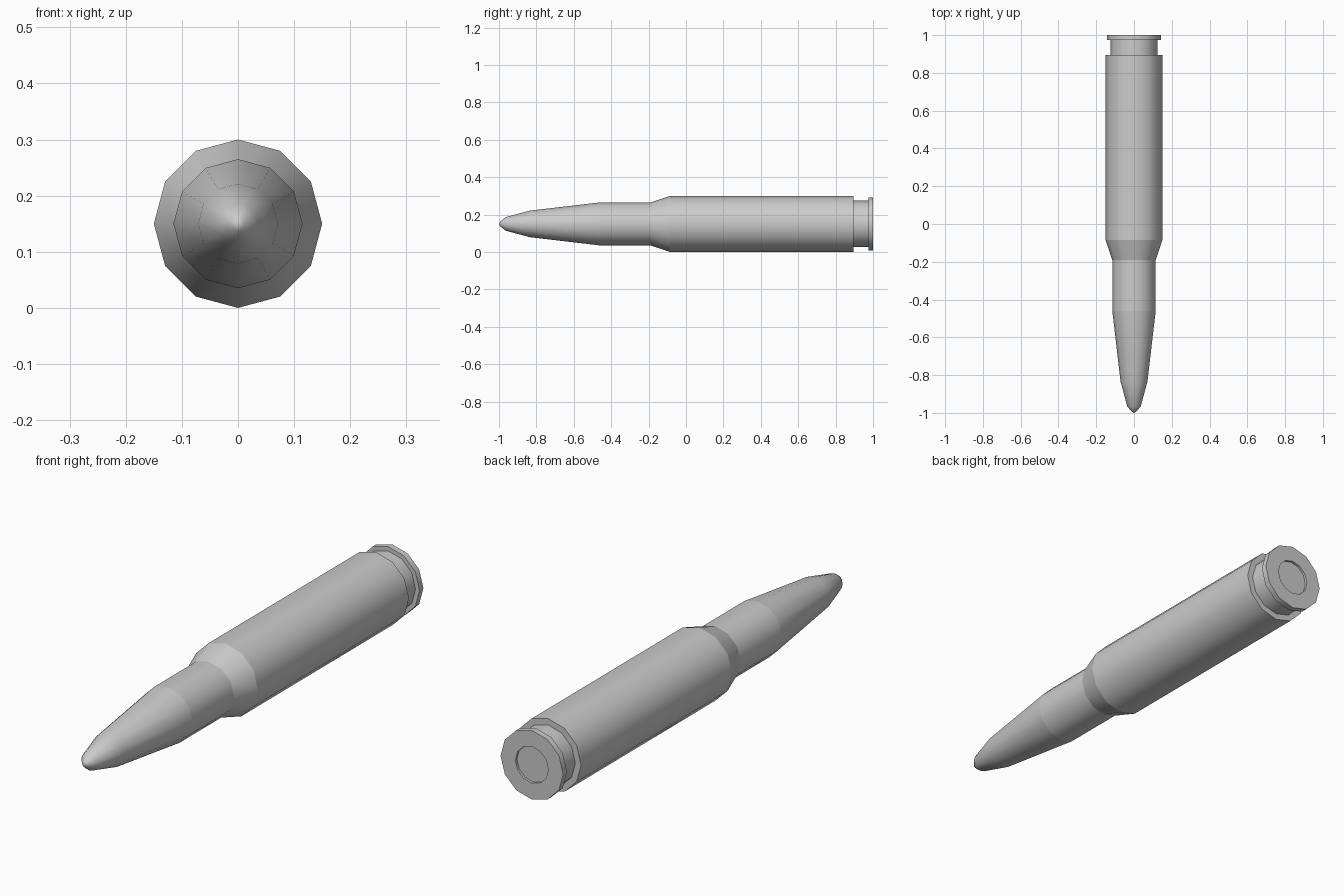
import bpy, bmesh, math

if "Cube" in bpy.data.objects:
    bpy.data.objects.remove(bpy.data.objects["Cube"])

SIDES = 12
AXIS_Z = 0.15


def lathe(name, profile, sharp_rings=()):
    """Turn (y, radius) points around the long axis; radius 0 closes to a point."""
    bm = bmesh.new()
    rings = []
    for y, r in profile:
        if r == 0:
            rings.append([bm.verts.new((0, y, AXIS_Z))] * SIDES)
        else:
            rings.append([bm.verts.new((r * math.sin(math.tau * i / SIDES), y,
                                        AXIS_Z + r * math.cos(math.tau * i / SIDES)))
                          for i in range(SIDES)])
    for a, b in zip(rings, rings[1:]):
        for i in range(SIDES):
            j = (i + 1) % SIDES
            corners = list(dict.fromkeys((a[i], a[j], b[j], b[i])))
            bm.faces.new(corners).smooth = True
    # Crisp creases at the machined steps
    for k in sharp_rings:
        for i in range(SIDES):
            edge = bm.edges.get((rings[k][i], rings[k][(i + 1) % SIDES]))
            if edge:
                edge.smooth = False
    # Profiles run front to back: make faces point away from the axis
    for f in bm.faces:
        f.normal_update()
    bm.normal_update()
    side = bm.faces[:][SIDES // 2]
    c = side.calc_center_median()
    if len(profile) > 2 and side.normal.x * c.x + side.normal.z * (c.z - AXIS_Z) < 0:
        bmesh.ops.reverse_faces(bm, faces=bm.faces[:])
    elif len(profile) == 2 and side.normal.y < 0:
        bmesh.ops.reverse_faces(bm, faces=bm.faces[:])
    mesh = bpy.data.meshes.new(name)
    bm.to_mesh(mesh)
    bm.free()
    obj = bpy.data.objects.new(name, mesh)
    bpy.context.collection.objects.link(obj)
    return obj


# Pointed nose
lathe("bullet_tip", [(-1.0, 0), (-0.993, 0.013), (-0.965, 0.036),
                     (-0.835, 0.071), (-0.46, 0.115)])

# Neck, shoulder, body, extractor groove, rim and primer pocket
lathe("case", [(-0.46, 0.115), (-0.19, 0.115), (-0.085, 0.15), (0.895, 0.15),
               (0.895, 0.124), (0.975, 0.124), (0.975, 0.142), (1.0, 0.142),
               (1.0, 0.075), (0.99, 0.075)], sharp_rings=range(1, 10))

# Recessed primer disc
lathe("primer", [(0.99, 0.075), (0.99, 0)])
